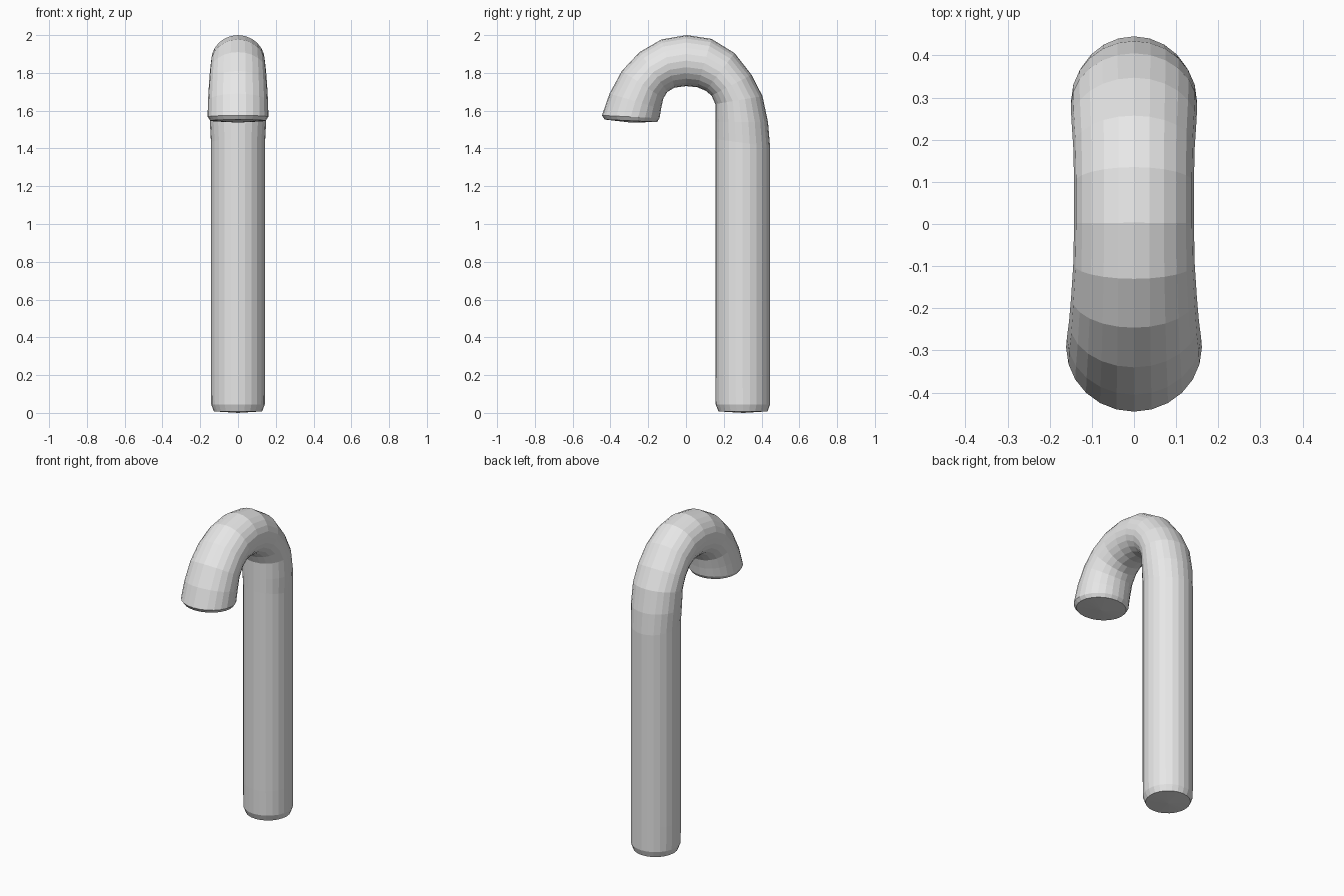
import bpy, bmesh, math
from mathutils import Vector

if "Cube" in bpy.data.objects:
    bpy.data.objects.remove(bpy.data.objects["Cube"])

SIDES = 24

# Tube rings: outer (y, z), inner (y, z), half width in x
rings = [
    (0.432, 0.008, 0.172, 0.008, 0.128),   # bottom rim
    (0.445, 0.045, 0.157, 0.045, 0.142),   # bottom bevel
    (0.445, 0.20, 0.155, 0.20, 0.143),     # straight shaft
    (0.445, 1.41, 0.155, 1.45, 0.143),
    (0.434, 1.54, 0.155, 1.54, 0.149),     # start of the bend
    (0.405, 1.677, 0.155, 1.635, 0.150),
    (0.347, 1.79, 0.135, 1.68, 0.148),
    (0.257, 1.905, 0.105, 1.705, 0.144),
    (0.135, 1.98, 0.06, 1.724, 0.142),
    (0.003, 2.00, 0.00, 1.73, 0.142),
    (-0.13, 1.977, -0.06, 1.722, 0.144),
    (-0.246, 1.91, -0.098, 1.70, 0.149),
    (-0.34, 1.81, -0.12, 1.665, 0.154),
    (-0.405, 1.69, -0.132, 1.61, 0.159),
    (-0.445, 1.575, -0.14, 1.56, 0.161),   # hook bevel
    (-0.43, 1.553, -0.153, 1.54, 0.146),   # hook rim
]


def make_ring(bm, yo, zo, yi, zi, width):
    outer, inner = Vector((0, yo, zo)), Vector((0, yi, zi))
    centre, half = (outer + inner) / 2, (outer - inner) / 2
    side = Vector((width, 0, 0))
    verts = []
    for i in range(SIDES):
        a = math.tau * i / SIDES
        verts.append(bm.verts.new(centre + half * math.cos(a) + side * math.sin(a)))
    return verts


def cap(bm, loop, centre):
    tip = bm.verts.new(centre)
    for i in range(SIDES):
        bm.faces.new((loop[i], loop[(i + 1) % SIDES], tip))


bm = bmesh.new()
loops = [make_ring(bm, *r) for r in rings]

# Walls between rings
for a, b in zip(loops, loops[1:]):
    for i in range(SIDES):
        j = (i + 1) % SIDES
        bm.faces.new((a[i], a[j], b[j], b[i]))

# Slightly domed end caps
cap(bm, loops[0], (0, 0.302, 0.0))
cap(bm, loops[-1], (0, -0.292, 1.537))
bmesh.ops.recalc_face_normals(bm, faces=bm.faces)

mesh = bpy.data.meshes.new("hooked_cane")
bm.to_mesh(mesh)
bm.free()
cane = bpy.data.objects.new("hooked_cane", mesh)
bpy.context.collection.objects.link(cane)

grey = bpy.data.materials.new("light grey")
grey.diffuse_color = (0.8, 0.8, 0.8, 1)
grey.use_nodes = True
grey.node_tree.nodes["Principled BSDF"].inputs["Base Color"].default_value = grey.diffuse_color
mesh.materials.append(grey)
